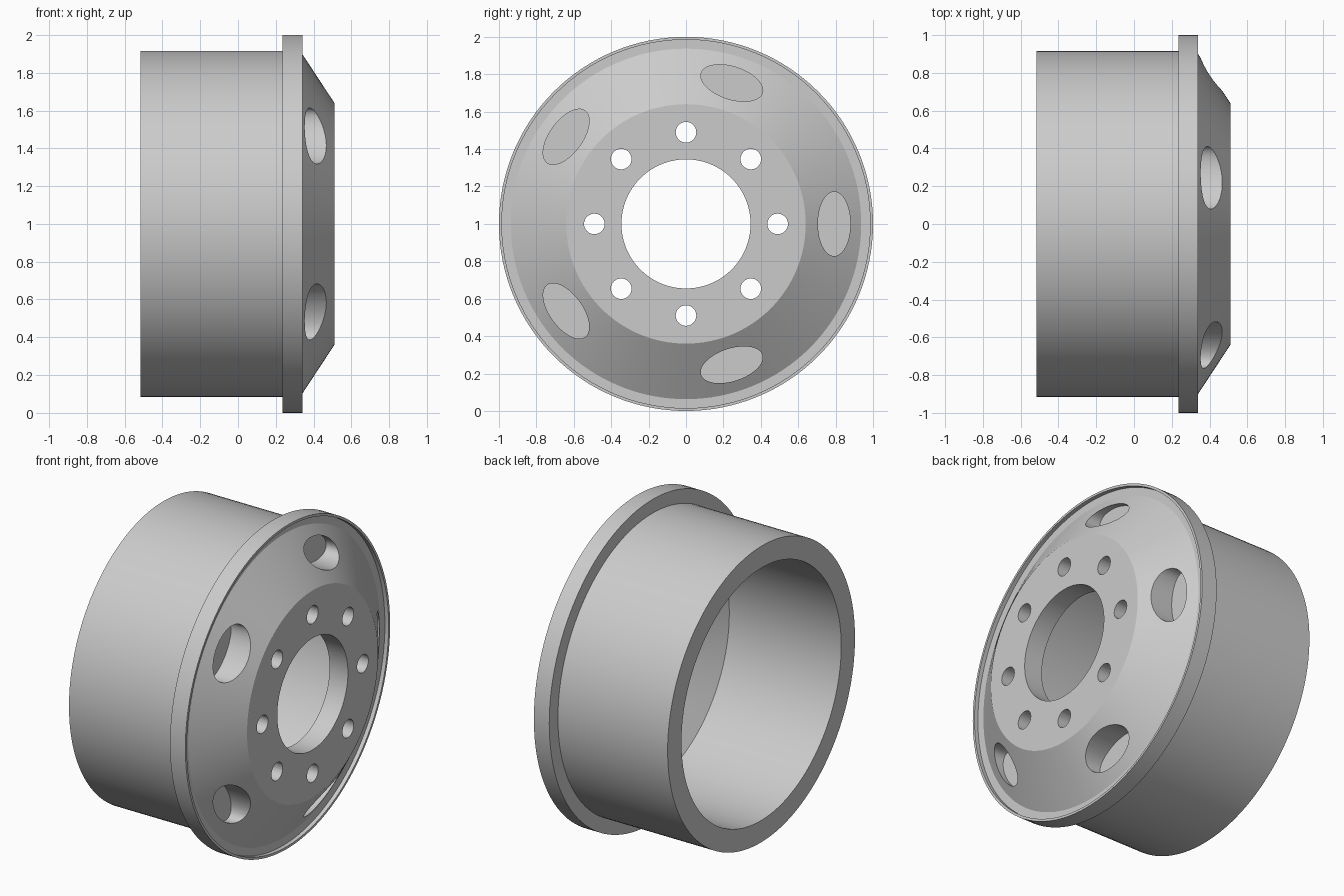
import bpy, bmesh, math
from mathutils import Matrix

cube = bpy.data.objects.get("Cube")
if cube:
    bpy.data.objects.remove(cube, do_unlink=True)

SEGMENTS = 128

steel = bpy.data.materials.new("grey_steel")
steel.use_nodes = True
grey = (0.6, 0.6, 0.6, 1)
steel.diffuse_color = grey
steel.node_tree.nodes["Principled BSDF"].inputs["Base Color"].default_value = grey


def add_object(name, bm):
    bmesh.ops.recalc_face_normals(bm, faces=bm.faces)
    mesh = bpy.data.meshes.new(name)
    bm.to_mesh(mesh)
    bm.free()
    mesh.materials.append(steel)
    obj = bpy.data.objects.new(name, mesh)
    bpy.context.collection.objects.link(obj)
    obj.location.z = 1
    return obj


def lathe(name, profile):
    """Turn a closed (x, radius) profile around the x axis."""
    bm = bmesh.new()
    rings = []
    for i in range(SEGMENTS):
        a = math.tau * i / SEGMENTS
        rings.append([bm.verts.new((x, r * math.cos(a), r * math.sin(a)))
                      for x, r in profile])
    count = len(profile)
    for i, ring in enumerate(rings):
        following = rings[(i + 1) % SEGMENTS]
        for j in range(count):
            k = (j + 1) % count
            bm.faces.new((ring[j], ring[k], following[k], following[j]))
    return add_object(name, bm)


def add_bore(bm, start, end, distance, radial, tangential, angle, sides):
    """Add an elliptical cylinder along x, placed around the axle."""
    matrix = (Matrix.Rotation(angle, 4, 'X')
              @ Matrix.Translation(((start + end) / 2, distance, 0))
              @ Matrix.Diagonal((1, radial, tangential, 1))
              @ Matrix.Rotation(math.pi / 2, 4, 'Y'))
    bmesh.ops.create_cone(bm, cap_ends=True, segments=sides, radius1=1, radius2=1,
                          depth=end - start, matrix=matrix)


# Barrel, flange with recessed lip, sloped dish and hub plate in one turned section
wheel = lathe("wheel_rim", [
    (-0.515, 0.78), (-0.515, 0.915), (0.235, 0.915), (0.235, 1.0),
    (0.34, 1.0), (0.34, 0.985), (0.315, 0.985), (0.315, 0.937),
    (0.51, 0.64), (0.51, 0.345), (0.385, 0.345), (0.385, 0.574), (0.25, 0.78)])

# Bolt holes through the hub plate and blind oval pockets in the dish
bm = bmesh.new()
for i in range(8):
    add_bore(bm, 0.3, 0.6, 0.49, 0.055, 0.055, math.tau * i / 8, 32)
for i in range(5):
    add_bore(bm, 0.316, 0.6, 0.792, 0.087, 0.172, math.tau * i / 5, 48)
cutter = add_object("hole_cutter", bm)
cutter.hide_render = True

# Cut the holes and tidy up
bpy.ops.object.select_all(action='DESELECT')
bpy.context.view_layer.objects.active = wheel
wheel.select_set(True)
cut = wheel.modifiers.new("holes", 'BOOLEAN')
cut.operation = 'DIFFERENCE'
cut.solver = 'EXACT'
cut.object = cutter
bpy.ops.object.modifier_apply(modifier=cut.name)
bpy.data.objects.remove(cutter, do_unlink=True)
bpy.ops.object.shade_smooth_by_angle(angle=math.radians(25))
